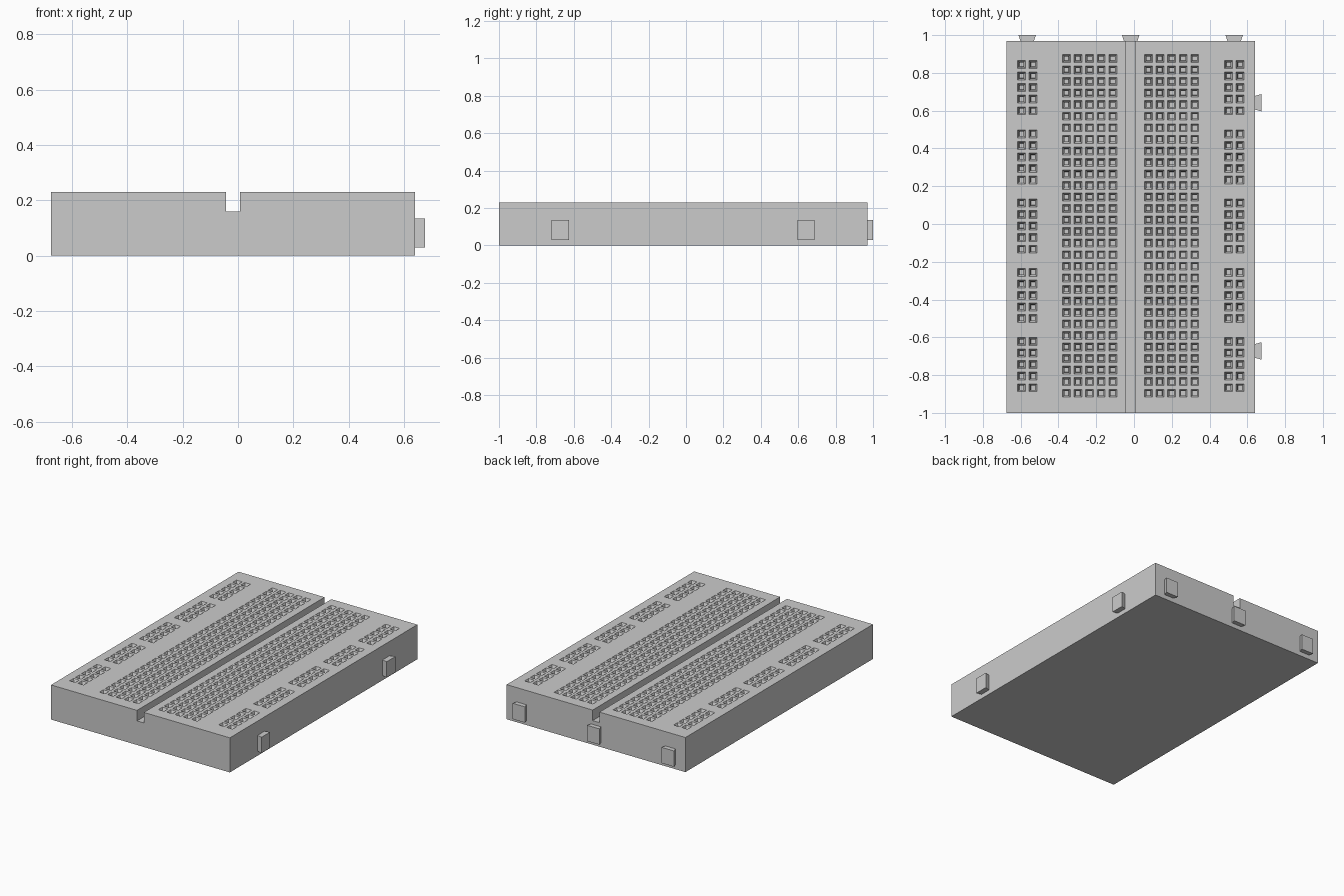
import bpy, bmesh, math
from mathutils import Matrix

if "Cube" in bpy.data.objects:
    bpy.data.objects.remove(bpy.data.objects["Cube"])

CX, CY = -0.0175, -0.015        # centre of the board without its tabs
HW, HL, TOP = 0.6575, 0.985, 0.23
PITCH, R = 0.0611, 0.021        # hole spacing and half size
GROOVE, FLOOR = 0.025, 0.16


def finish(bm, name):
    bmesh.ops.recalc_face_normals(bm, faces=bm.faces)
    mesh = bpy.data.meshes.new(name)
    bm.to_mesh(mesh)
    bm.free()
    obj = bpy.data.objects.new(name, mesh)
    bpy.context.collection.objects.link(obj)
    return obj


# Hole centres: two terminal blocks and two pairs of power rails
main_x = [CX + s * 0.217 + k * PITCH for s in (-1, 1) for k in range(-2, 3)]
rail_x = [CX + s * 0.548 + k * PITCH for s in (-1, 1) for k in (-0.5, 0.5)]
main_y = [0.876 - k * PITCH for k in range(30)]
rail_y = [0.844 - k * PITCH for k in range(29) if k % 6 != 5]

# Board cross-section, split at the hole edges, with the centre groove
edges = sorted(x + s * R for x in main_x + rail_x for s in (-1, 1))
left = [x for x in edges if x < CX]
right = [x for x in edges if x > CX]
profile = [(CX - HW, 0), (CX - HW, TOP)] + [(x, TOP) for x in left]
profile += [(CX - GROOVE, TOP), (CX - GROOVE, FLOOR), (CX + GROOVE, FLOOR), (CX + GROOVE, TOP)]
profile += [(x, TOP) for x in right] + [(CX + HW, TOP), (CX + HW, 0)]
ys = sorted([CY - HL, CY + HL] + [y + s * R for y in main_y + rail_y for s in (-1, 1)])

# Sweep the section along the board
bm = bmesh.new()
rings = [[bm.verts.new((x, y, z)) for x, z in profile] for y in ys]
for a, b in zip(rings, rings[1:]):
    for i in range(len(profile)):
        j = (i + 1) % len(profile)
        bm.faces.new((a[i], a[j], b[j], b[i]))
bm.faces.new(rings[0])
bm.faces.new(rings[-1])
bmesh.ops.recalc_face_normals(bm, faces=bm.faces)


def in_hole(face):
    c = face.calc_center_median()
    if face.normal.z < 0.9 or c.z < TOP - 0.001:
        return False
    return any(any(abs(c.x - x) < R for x in cols) and any(abs(c.y - y) < R for y in rows)
               for cols, rows in ((main_x, main_y), (rail_x, rail_y)))


# Sink each hole as a funnel followed by a narrow shaft
holes = [f for f in bm.faces if in_hole(f)]
for thickness, depth in ((0.009, -0.02), (0.001, -0.04)):
    bmesh.ops.inset_region(bm, faces=holes, thickness=thickness, depth=depth,
                           use_boundary=True, use_even_offset=True)
finish(bm, "board")


# Dovetail tabs that flare outwards
def tab(name, x, y, angle, depth):
    bm = bmesh.new()
    outline = [(-0.036, 0), (0.036, 0), (0.046, depth), (-0.046, depth)]
    low = bm.faces.new([bm.verts.new((u, v, 0.03)) for u, v in outline])
    ext = bmesh.ops.extrude_face_region(bm, geom=[low], use_keep_orig=True)
    top = [g for g in ext["geom"] if isinstance(g, bmesh.types.BMVert)]
    bmesh.ops.translate(bm, verts=top, vec=(0, 0, 0.105))
    bm.transform(Matrix.Translation((x, y, 0)) @ Matrix.Rotation(angle, 4, 'Z'))
    finish(bm, name)


for i in (-1, 0, 1):
    tab(f"back_tab_{i + 2}", CX + i * 0.548, CY + HL, 0, 0.03)
for i in (-1, 1):
    tab("side_tab_front" if i < 0 else "side_tab_back", CX + HW, CY + i * 0.657, -math.pi / 2, 0.035)
